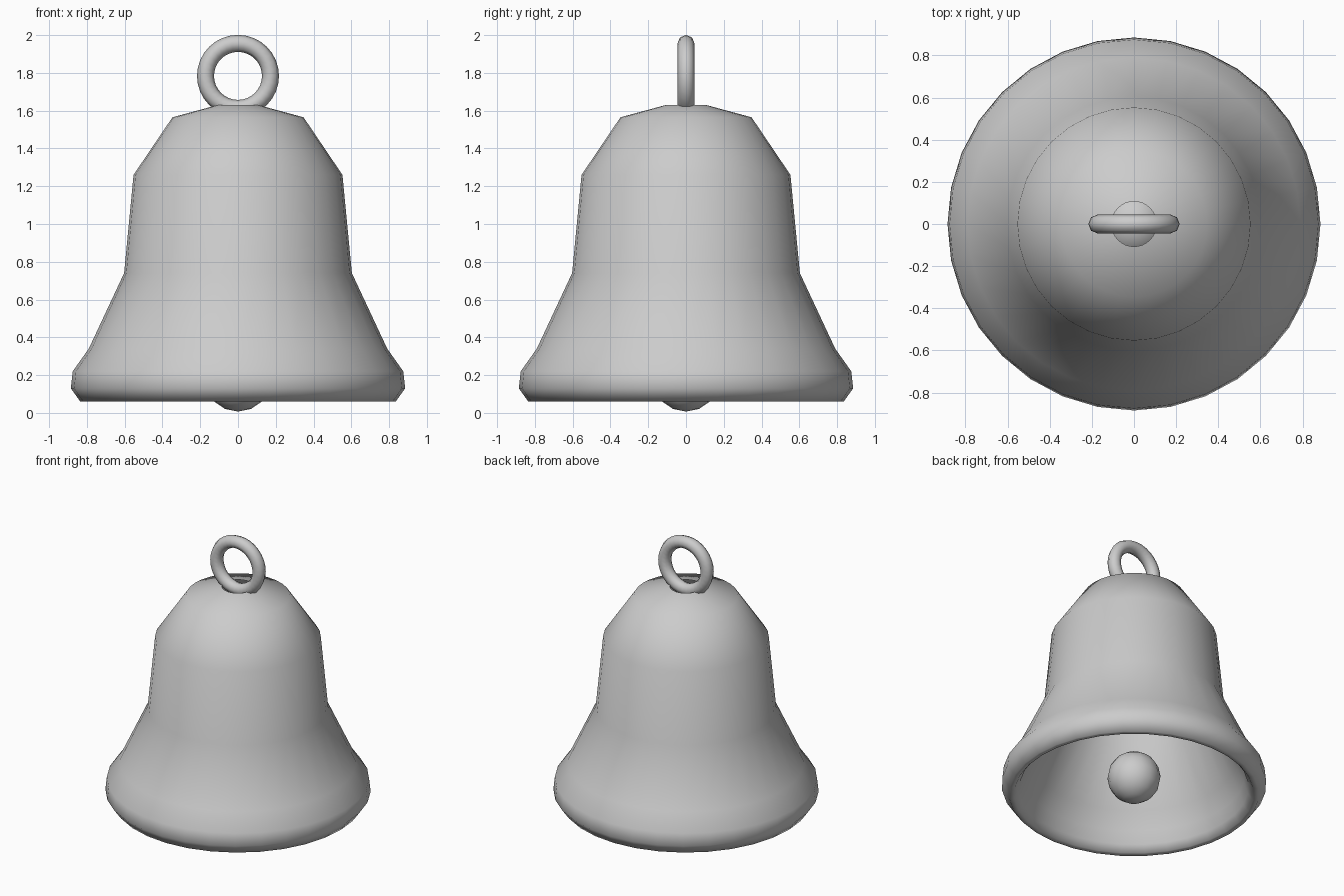
import bpy, bmesh, math

if "Cube" in bpy.data.objects:
    bpy.data.objects.remove(bpy.data.objects["Cube"])

SEGMENTS = 32


def finish(obj, name, angle):
    obj.name = name
    bpy.ops.object.select_all(action='DESELECT')
    obj.select_set(True)
    bpy.context.view_layer.objects.active = obj
    bpy.ops.object.shade_smooth_by_angle(angle=math.radians(angle))


def lathe(name, profile, angle):
    """Spin an open (radius, height) profile around the z axis."""
    bm = bmesh.new()
    rings = []
    for r, z in profile:
        rings.append([bm.verts.new((r * math.cos(2 * math.pi * i / SEGMENTS),
                                    r * math.sin(2 * math.pi * i / SEGMENTS), z))
                      for i in range(SEGMENTS)])
    for a, b in zip(rings, rings[1:]):
        for i in range(SEGMENTS):
            j = (i + 1) % SEGMENTS
            bm.faces.new((a[i], b[i], b[j], a[j]))
    bmesh.ops.recalc_face_normals(bm, faces=bm.faces)
    mesh = bpy.data.meshes.new(name)
    bm.to_mesh(mesh)
    bm.free()
    obj = bpy.data.objects.new(name, mesh)
    bpy.context.collection.objects.link(obj)
    finish(obj, name, angle)


# Bell shell: inner wall down to the rounded lip, outer wall up to the open crown
inner = [(0.107, 1.51), (0.28, 1.47), (0.44, 1.21),
         (0.49, 0.72), (0.68, 0.32), (0.74, 0.20), (0.765, 0.11)]
outer = [(0.80, 0.062), (0.835, 0.06), (0.885, 0.13), (0.875, 0.22), (0.79, 0.34),
         (0.603, 0.74), (0.553, 1.26), (0.347, 1.565), (0.107, 1.63)]
lathe("bell_shell", inner + outer, 180)

# Hanging ring, upright in the xz plane
bpy.ops.mesh.primitive_torus_add(major_segments=32, minor_segments=8,
                                 major_radius=0.172, minor_radius=0.045,
                                 location=(0, 0, 1.784),
                                 rotation=(math.pi / 2, 0, 0))
finish(bpy.context.object, "hanging_ring", 80)

# Clapper ball
bpy.ops.mesh.primitive_uv_sphere_add(segments=16, ring_count=8, radius=0.178,
                                     location=(0, 0, 0.185))
finish(bpy.context.object, "clapper", 80)
